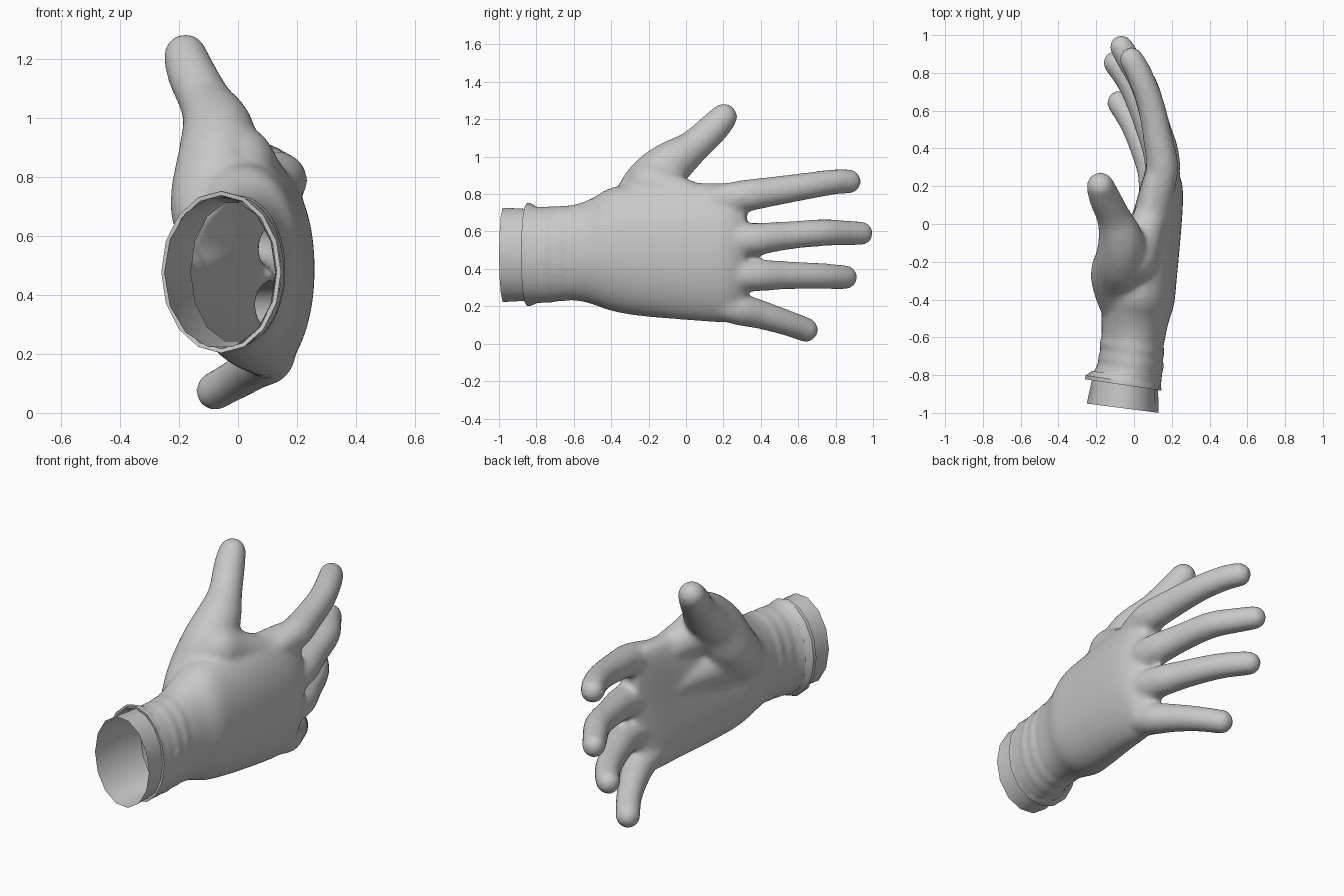
import bpy, bmesh, math
from mathutils import Vector, Matrix

if "Cube" in bpy.data.objects:
    bpy.data.objects.remove(bpy.data.objects["Cube"])

grey = bpy.data.materials.new("soft_grey")
grey.diffuse_color = (0.58, 0.58, 0.58, 1)
grey.use_nodes = True
grey.node_tree.nodes["Principled BSDF"].inputs["Base Color"].default_value = grey.diffuse_color


def add_object(name, bm):
    mesh = bpy.data.meshes.new(name)
    bm.to_mesh(mesh)
    bm.free()
    mesh.materials.append(grey)
    ob = bpy.data.objects.new(name, mesh)
    bpy.context.collection.objects.link(ob)
    return ob


def spow(v, e):
    return math.copysign(abs(v) ** e, v)


def loft(bm, stations, sides, tilt=0.0, caps=True, close=False):
    """Skin superellipse rings: (y, centre x, centre z, rx, rz, exponent, bend)."""
    rings = []
    for y, cx, cz, rx, rz, n, bend in stations:
        ring = []
        for i in range(sides):
            a = 2 * math.pi * i / sides
            u, v = spow(math.cos(a), 2 / n), spow(math.sin(a), 2 / n)
            x = cx + rx * u - bend * v * v
            ring.append(bm.verts.new((x, y + tilt * (x - cx), cz + rz * v)))
        rings.append(ring)
    pairs = list(zip(rings, rings[1:]))
    if close:
        pairs.append((rings[-1], rings[0]))
    for a, b in pairs:
        for i in range(sides):
            j = (i + 1) % sides
            bm.faces.new((a[i], a[j], b[j], b[i]))
    if caps:
        bm.faces.new(rings[0])
        bm.faces.new(rings[-1][::-1])


def spline(points, steps):
    """Catmull-Rom resampling of tuples."""
    p = [points[0]] + points + [points[-1]]
    out = []
    for k in range(1, len(p) - 2):
        for s in range(steps):
            t = s / steps
            out.append(tuple(
                0.5 * (2 * b + (c - a) * t + (2 * a - 5 * b + 4 * c - d) * t * t
                       + (3 * b - a - 3 * c + d) * t ** 3)
                for a, b, c, d in zip(*p[k - 1:k + 3])))
    return out + [points[-1]]


def finger(bm, path):
    """Chain of hulls around balls (x, y, z, radius)."""
    balls = spline(path, 3)
    for a, b in zip(balls, balls[1:]):
        part = bmesh.new()
        for x, y, z, r in (a, b):
            bmesh.ops.create_uvsphere(part, u_segments=16, v_segments=10, radius=r,
                                      matrix=Matrix.Translation((x, y, z)))
        bmesh.ops.delete(part, geom=part.faces[:], context='FACES_ONLY')
        bmesh.ops.delete(part, geom=part.edges[:], context='EDGES_FACES')
        bmesh.ops.convex_hull(part, input=part.verts[:])
        loose = [v for v in part.verts if not v.link_faces]
        bmesh.ops.delete(part, geom=loose, context='VERTS')
        tmp = bpy.data.meshes.new("tmp")
        part.to_mesh(tmp)
        part.free()
        bm.from_mesh(tmp)
        bpy.data.meshes.remove(tmp)


bm = bmesh.new()

# Palm and wrist, with ripples in the cuff
palm = spline([
    (-0.95, -0.055, 0.475, 0.200, 0.268, 2.0, 0.0),
    (-0.84, -0.045, 0.475, 0.187, 0.264, 2.0, 0.0),
    (-0.76, -0.020, 0.475, 0.172, 0.258, 2.0, 0.0),
    (-0.60, -0.005, 0.487, 0.168, 0.257, 2.1, 0.0),
    (-0.50, 0.005, 0.495, 0.177, 0.285, 2.1, 0.01),
    (-0.40, 0.030, 0.505, 0.182, 0.330, 2.2, 0.02),
    (-0.25, 0.065, 0.500, 0.163, 0.352, 2.2, 0.03),
    (0.00, 0.117, 0.492, 0.134, 0.366, 2.3, 0.04),
    (0.16, 0.145, 0.487, 0.115, 0.372, 2.3, 0.05),
    (0.25, 0.155, 0.490, 0.095, 0.365, 2.3, 0.05),
    (0.32, 0.150, 0.510, 0.060, 0.310, 2.3, 0.04)], 10)
rippled = []
for y, cx, cz, rx, rz, n, bend in palm:
    w = 0.007 * math.sin((y + 0.60) * 2 * math.pi / 0.075) if -0.78 < y < -0.60 else 0
    rippled.append((y, cx, cz, rx + w, rz + w * 0.5, n, bend))
loft(bm, rippled, 48, tilt=-0.15)

# Thumb with the ball of the hand
finger(bm, [(-0.03, -0.43, 0.57, 0.15), (-0.080, -0.28, 0.70, 0.152),
            (-0.065, -0.19, 0.855, 0.142), (-0.068, -0.085, 0.960, 0.122),
            (-0.105, 0.030, 1.045, 0.092), (-0.158, 0.145, 1.150, 0.084),
            (-0.178, 0.202, 1.212, 0.074)])
# Web between thumb and index, and the hollow of the palm
finger(bm, [(-0.01, -0.18, 0.84, 0.14), (0.05, -0.06, 0.80, 0.105), (0.10, 0.08, 0.76, 0.085)])
finger(bm, [(-0.03, -0.27, 0.62, 0.14), (0.03, -0.10, 0.60, 0.11), (0.10, 0.08, 0.55, 0.09)])
# Index, middle, ring and little fingers
finger(bm, [(0.11, 0.05, 0.75, 0.070), (0.150, 0.28, 0.785, 0.086),
            (0.127, 0.45, 0.812, 0.080), (0.087, 0.64, 0.842, 0.073),
            (0.030, 0.79, 0.865, 0.069), (-0.013, 0.872, 0.868, 0.066)])
finger(bm, [(0.13, 0.05, 0.55, 0.080), (0.158, 0.32, 0.555, 0.090),
            (0.115, 0.52, 0.576, 0.077), (0.060, 0.72, 0.593, 0.073),
            (-0.020, 0.86, 0.592, 0.068), (-0.067, 0.938, 0.590, 0.064)])
finger(bm, [(0.12, 0.05, 0.39, 0.080), (0.143, 0.32, 0.367, 0.088),
            (0.080, 0.52, 0.366, 0.077), (0.000, 0.71, 0.362, 0.071),
            (-0.065, 0.81, 0.357, 0.068), (-0.100, 0.853, 0.355, 0.065)])
finger(bm, [(0.09, 0.00, 0.29, 0.070), (0.110, 0.24, 0.198, 0.088),
            (0.060, 0.39, 0.158, 0.078), (0.000, 0.52, 0.118, 0.070),
            (-0.050, 0.60, 0.090, 0.067), (-0.078, 0.642, 0.074, 0.067)])
bmesh.ops.recalc_face_normals(bm, faces=bm.faces[:])
glove = add_object("glove", bm)

# Fuse into one skin, soften, then open the wrist end
rem = glove.modifiers.new("fuse", 'REMESH')
rem.mode = 'VOXEL'
rem.voxel_size = 0.013
soft = glove.modifiers.new("soften", 'SMOOTH')
soft.factor = 0.5
soft.iterations = 18
deps = bpy.context.evaluated_depsgraph_get()
fused = bpy.data.meshes.new_from_object(glove.evaluated_get(deps))
glove.modifiers.clear()
bm = bmesh.new()
bm.from_mesh(fused)
bmesh.ops.bisect_plane(bm, geom=bm.verts[:] + bm.edges[:] + bm.faces[:],
                       plane_co=Vector((-0.05, -0.84, 0.475)),
                       plane_no=Vector((0.15, 1, 0)).normalized(), clear_inner=True)
bm.to_mesh(glove.data)
bm.free()
glove.data.shade_smooth()

# Thick flared rim of the cuff
bm = bmesh.new()
loft(bm, [(-0.805, -0.040, 0.475, 0.182, 0.262, 2, 0),
          (-0.832, -0.056, 0.477, 0.200, 0.275, 2, 0),
          (-0.852, -0.057, 0.477, 0.203, 0.274, 2, 0),
          (-0.850, -0.057, 0.477, 0.188, 0.260, 2, 0),
          (-0.815, -0.045, 0.476, 0.176, 0.255, 2, 0)],
     16, tilt=-0.15, caps=False, close=True)
bmesh.ops.recalc_face_normals(bm, faces=bm.faces[:])
rim = add_object("cuff_rim", bm)

# Open inner sleeve sticking out of the cuff
bm = bmesh.new()
loft(bm, [(-0.680, -0.010, 0.478, 0.150, 0.240, 2, 0),
          (-0.820, -0.045, 0.475, 0.172, 0.250, 2, 0),
          (-0.975, -0.060, 0.475, 0.190, 0.258, 2, 0)],
     14, tilt=-0.13, caps=False)
bmesh.ops.recalc_face_normals(bm, faces=bm.faces[:])
bmesh.ops.reverse_faces(bm, faces=bm.faces[:])
sleeve = add_object("inner_sleeve", bm)

for ob in (rim, sleeve):
    ob.data.shade_smooth()
    ob.data.set_sharp_from_angle(angle=math.radians(35))
